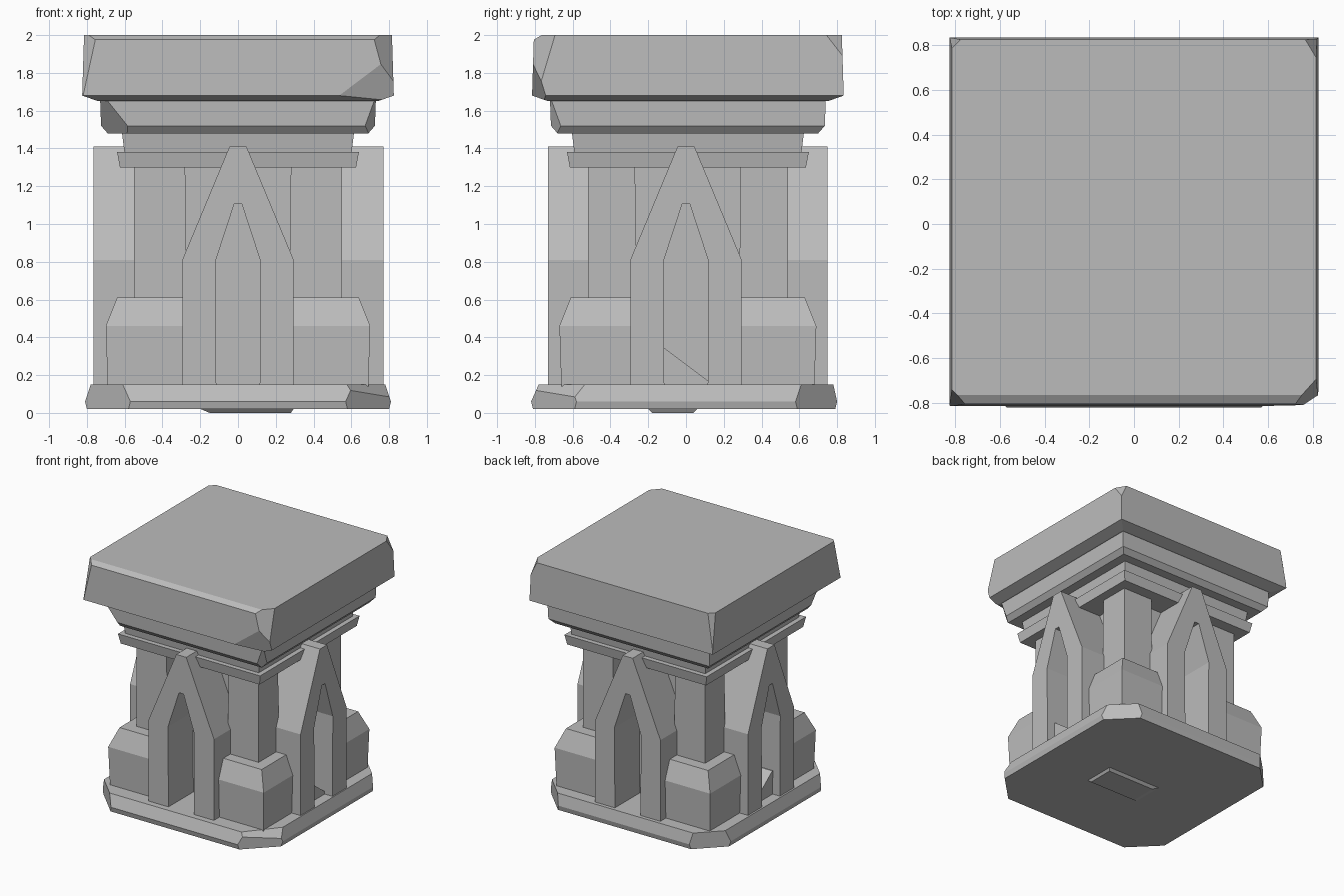
import bpy, bmesh
from math import radians
from mathutils import Vector, Matrix

if "Cube" in bpy.data.objects:
    bpy.data.objects.remove(bpy.data.objects["Cube"])

stone = bpy.data.materials.new("grey_stone")
stone.use_nodes = True
GREY = (0.5, 0.5, 0.5, 1)
stone.diffuse_color = GREY
stone.node_tree.nodes["Principled BSDF"].inputs["Base Color"].default_value = GREY


def finish(name, bm):
    bmesh.ops.recalc_face_normals(bm, faces=bm.faces)
    mesh = bpy.data.meshes.new(name)
    bm.to_mesh(mesh)
    bm.free()
    mesh.materials.append(stone)
    obj = bpy.data.objects.new(name, mesh)
    bpy.context.collection.objects.link(obj)
    return obj


def stack(bm, rings):
    """Loft rectangles given as (z, x0, x1, y0, y1), with closed ends."""
    loops = [[bm.verts.new(p) for p in ((x0, y0, z), (x1, y0, z), (x1, y1, z), (x0, y1, z))]
             for z, x0, x1, y0, y1 in rings]
    for a, b in zip(loops, loops[1:]):
        for i in range(4):
            j = (i + 1) % 4
            bm.faces.new((a[i], a[j], b[j], b[i]))
    bm.faces.new(loops[0][::-1])
    bm.faces.new(loops[-1])


def chip(bm, point, normal):
    """Slice off everything beyond a plane and close the cut."""
    geom = bm.verts[:] + bm.edges[:] + bm.faces[:]
    cut = bmesh.ops.bisect_plane(bm, geom=geom, plane_co=Vector(point),
                                 plane_no=Vector(normal), clear_outer=True)
    edges = [e for e in cut["geom_cut"] if isinstance(e, bmesh.types.BMEdge)]
    if edges:
        bmesh.ops.holes_fill(bm, edges=edges)


def slab(name, rings, chips=()):
    bm = bmesh.new()
    stack(bm, rings)
    for point, normal in chips:
        chip(bm, point, normal)
    return finish(name, bm)


def square(z, h, dy=0.01):
    return (z, -h, h, dy - h, dy + h)


# Octagonal foot slab with a worn upper rim
corners = [((sx * 0.81, sy * 0.58, 0), (sx, sy, 0)) for sx in (-1, 1) for sy in (-1, 1)]
slab("foot_slab", [square(0.02, 0.80, -0.01), square(0.06, 0.81, -0.01), square(0.15, 0.78, 0)],
     corners + [((0.80, -0.62, 0.06), (0.6, -0.5, 0.6))])
slab("foot_chip", [(0, -0.15, 0.28, -0.18, 0.04), (0.03, -0.22, 0.30, -0.21, 0.07)])

# Recessed core
slab("core", [square(0.14, 0.42), square(1.32, 0.42)])

# Collar, neck and stepped capital
slab("collar", [square(1.30, 0.625), square(1.38, 0.64)])
slab("neck", [square(1.37, 0.60), square(1.49, 0.615)])
slab("capital_step", [square(1.48, 0.69), square(1.52, 0.725), square(1.66, 0.73)],
     [((-0.72, -0.58, 1.52), (-0.6, -0.6, -0.5)), ((0.72, -0.66, 1.5), (1, -1, -0.4))])
slab("top_slab", [square(1.65, 0.74), square(1.68, 0.825), square(2.0, 0.815)],
     [((0.83, -0.71, 1.9), (1, -0.9, 0.3)),
      ((-0.83, -0.75, 1.9), (-1, -1, 0.25)),
      ((0.83, 0.76, 1.95), (1, 0.6, 0.5)),
      ((-0.83, 0.79, 1.9), (-1, 1, 0.2)),
      ((0, -0.79, 1.985), (0, -0.6, 1)),
      ((0.6, -0.805, 1.7), (0.25, -1, -0.3))])

# Corner shafts standing on chamfered plinths
for sx, side in ((-1, "left"), (1, "right")):
    for sy, end in ((-1, "front"), (1, "back")):
        def corner(z, lo, hi):
            xs = sorted((sx * lo, sx * hi))
            ys = sorted((sy * lo + 0.01, sy * (hi - 0.02) + 0.01))
            return (z, *xs, *ys)
        slab(f"{end}_{side}_shaft", [corner(0.5, 0.27, 0.55), corner(1.32, 0.28, 0.55)])
        slab(f"{end}_{side}_plinth", [corner(0.14, 0.25, 0.69), corner(0.46, 0.25, 0.70),
                                      corner(0.61, 0.25, 0.64)])

# Pointed arch on each side, drawn as half a profile and mirrored
OUTER = [(0.295, 0.14), (0.295, 0.81), (0.045, 1.41)]
INNER = [(0.02, 1.105), (0.12, 0.80), (0.115, 0.14)]


def arch(name, angle, reach):
    bm = bmesh.new()
    right = OUTER + INNER
    left = [(-x, z) for x, z in right]
    for ring in (right, left):
        front = [bm.verts.new((x, -reach, z)) for x, z in ring]
        back = [bm.verts.new((x, -0.38, z)) for x, z in ring]
        for i in range(6):
            j = (i + 1) % 6
            if i != 2:
                bm.faces.new((front[i], front[j], back[j], back[i]))
        for row in (front, back):
            bm.faces.new((row[0], row[1], row[4], row[5]))
            bm.faces.new((row[1], row[2], row[3], row[4]))
        if ring is right:
            keep = (front, back)
    # Keystone joining both halves
    (rf, rb), (lf, lb) = keep, (front, back)
    for a, b, c, d in ((rf[2], lf[2], lf[3], rf[3]), (rb[2], lb[2], lb[3], rb[3]),
                       (rf[2], lf[2], lb[2], rb[2]), (rf[3], lf[3], lb[3], rb[3])):
        bm.faces.new((a, b, c, d))
    bm.transform(Matrix.Rotation(radians(angle), 4, "Z"))
    return finish(name, bm)


for name, angle, reach in (("front", 0, 0.73), ("right", 90, 0.77),
                           ("back", 180, 0.75), ("left", 270, 0.765)):
    arch(f"{name}_arch", angle, reach)

# Fallen wedges of rubble in the side openings
for sx, side in ((1, "right"), (-1, "left")):
    xs = sorted((sx * 0.40, sx * 0.70))
    slab(f"{side}_rubble", [(0.14, *xs, -0.12, 0.12), (0.34, *xs, -0.12, 0.12)],
         [((0, -0.11, 0.34), (0, 0.6, 0.8))])
